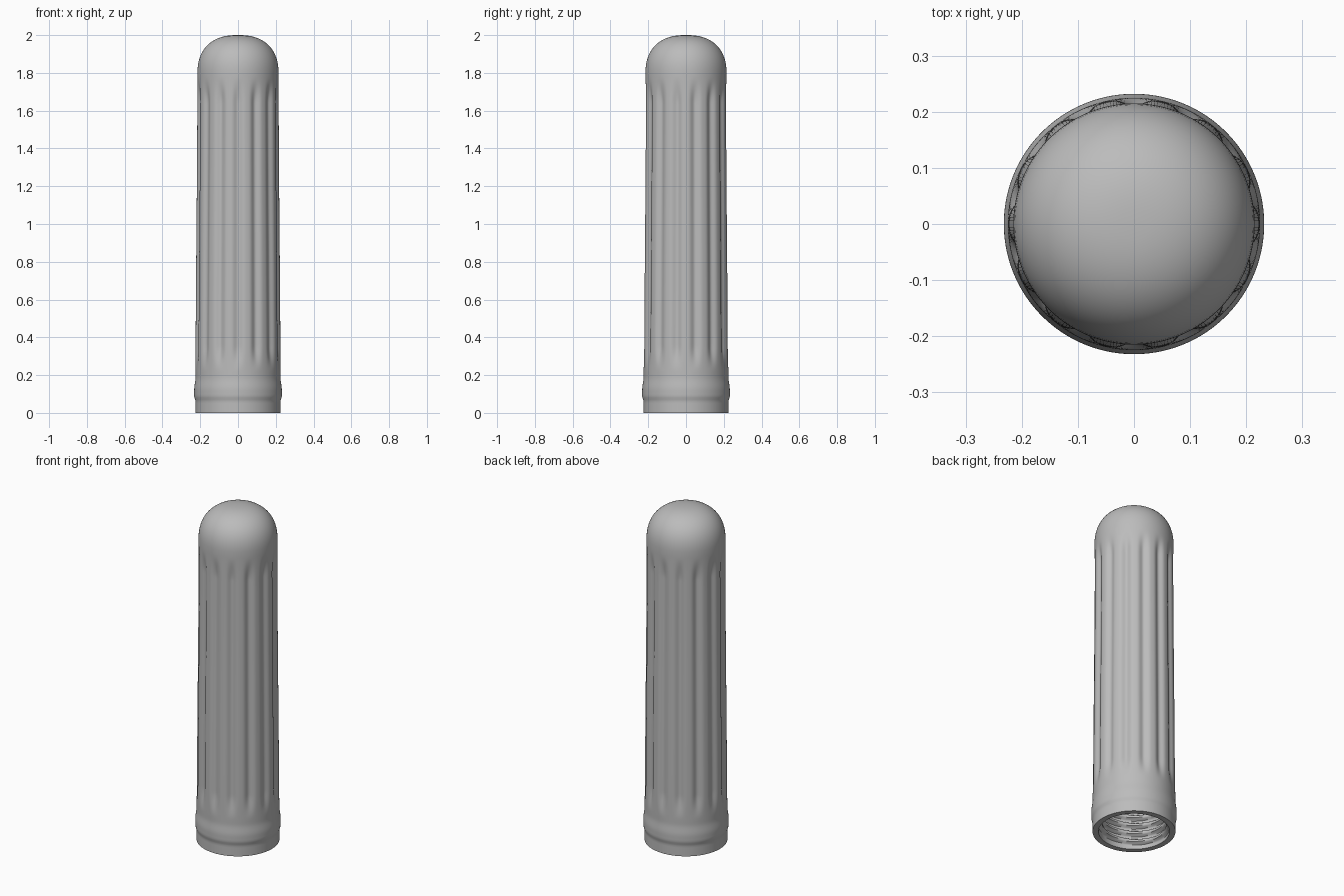
import bpy, bmesh
from math import sin, cos, pi, tau

cube = bpy.data.objects.get("Cube")
if cube:
    bpy.data.objects.remove(cube, do_unlink=True)

SEGMENTS = 224
FLUTES = 14
PITCH = 0.05
THREAD_TOP = 0.5


def smooth(a, b, x):
    t = min(1, max(0, (x - a) / (b - a)))
    return t * t * (3 - 2 * t)


def outer_radius(z, a):
    # Tapered body, collar bead and shallow flutes with faded ends
    r = 0.225 - 0.01 * smooth(0.1, 1.8, z)
    r += 0.007 * smooth(0.06, 0.09, z) * (1 - smooth(0.12, 0.19, z))
    fade = smooth(0.22, 0.36, z) * (1 - smooth(1.64, 1.78, z))
    groove = (0.5 + 0.5 * cos(FLUTES * (a + pi / 2))) ** 2
    return r - 0.014 * fade * groove


def bore_radius(z, a):
    # Helical internal thread near the open end
    wave = min(1, max(0, 0.5 + 0.9 * sin(tau * z / PITCH - a)))
    fade = smooth(0.015, 0.035, z) * (1 - smooth(THREAD_TOP - 0.05, THREAD_TOP, z))
    return 0.193 - 0.02 * fade * wave


def dome(radius, base, height, steps=18):
    # Rounded end as a squarish quarter arc
    for i in range(1, steps):
        t = i / steps * pi / 2
        r, z = radius * cos(t) ** 0.83, base + height * sin(t) ** 0.83
        yield z, (lambda zz, a, r=r: r)


def span(a, b, n):
    return [a + (b - a) * i / n for i in range(n + 1)]


# Ring stack: bore dome, bore wall, open rim, outer wall, outer dome
rings = list(dome(0.193, 1.72, 0.21))[::-1]
rings += [(z, bore_radius) for z in span(1.72, THREAD_TOP, 6)]
rings += [(z, bore_radius) for z in span(THREAD_TOP, 0, 80)[1:]]
rings += [(z, outer_radius) for z in span(0, 0.4, 40)]
rings += [(z, outer_radius) for z in span(0.4, 1.6, 12)[1:]]
rings += [(z, outer_radius) for z in span(1.6, 1.79, 16)[1:]]
rings += list(dome(0.215, 1.79, 0.21))

bm = bmesh.new()
angles = [tau * i / SEGMENTS for i in range(SEGMENTS)]
loops = [[bm.verts.new((f(z, a) * cos(a), f(z, a) * sin(a), z)) for a in angles]
         for z, f in rings]
for low, high in zip(loops, loops[1:]):
    for i in range(SEGMENTS):
        j = (i + 1) % SEGMENTS
        bm.faces.new((low[i], low[j], high[j], high[i]))

# Close both domes with a central point
for loop, z in ((loops[0], 1.93), (loops[-1], 2.0)):
    tip = bm.verts.new((0, 0, z))
    for i in range(SEGMENTS):
        bm.faces.new((loop[i], loop[(i + 1) % SEGMENTS], tip))
bmesh.ops.recalc_face_normals(bm, faces=bm.faces)

mesh = bpy.data.meshes.new("fluted_grip")
bm.to_mesh(mesh)
bm.free()
grip = bpy.data.objects.new("fluted_grip", mesh)
bpy.context.collection.objects.link(grip)

# Single plain grey material
grey = bpy.data.materials.new("plain_grey")
grey.use_nodes = True
colour = (0.5, 0.5, 0.5, 1)
grey.diffuse_color = colour
grey.node_tree.nodes["Principled BSDF"].inputs["Base Color"].default_value = colour
mesh.materials.append(grey)

bpy.ops.object.select_all(action="DESELECT")
grip.select_set(True)
bpy.context.view_layer.objects.active = grip
bpy.ops.object.shade_smooth_by_angle(angle=pi / 4)
